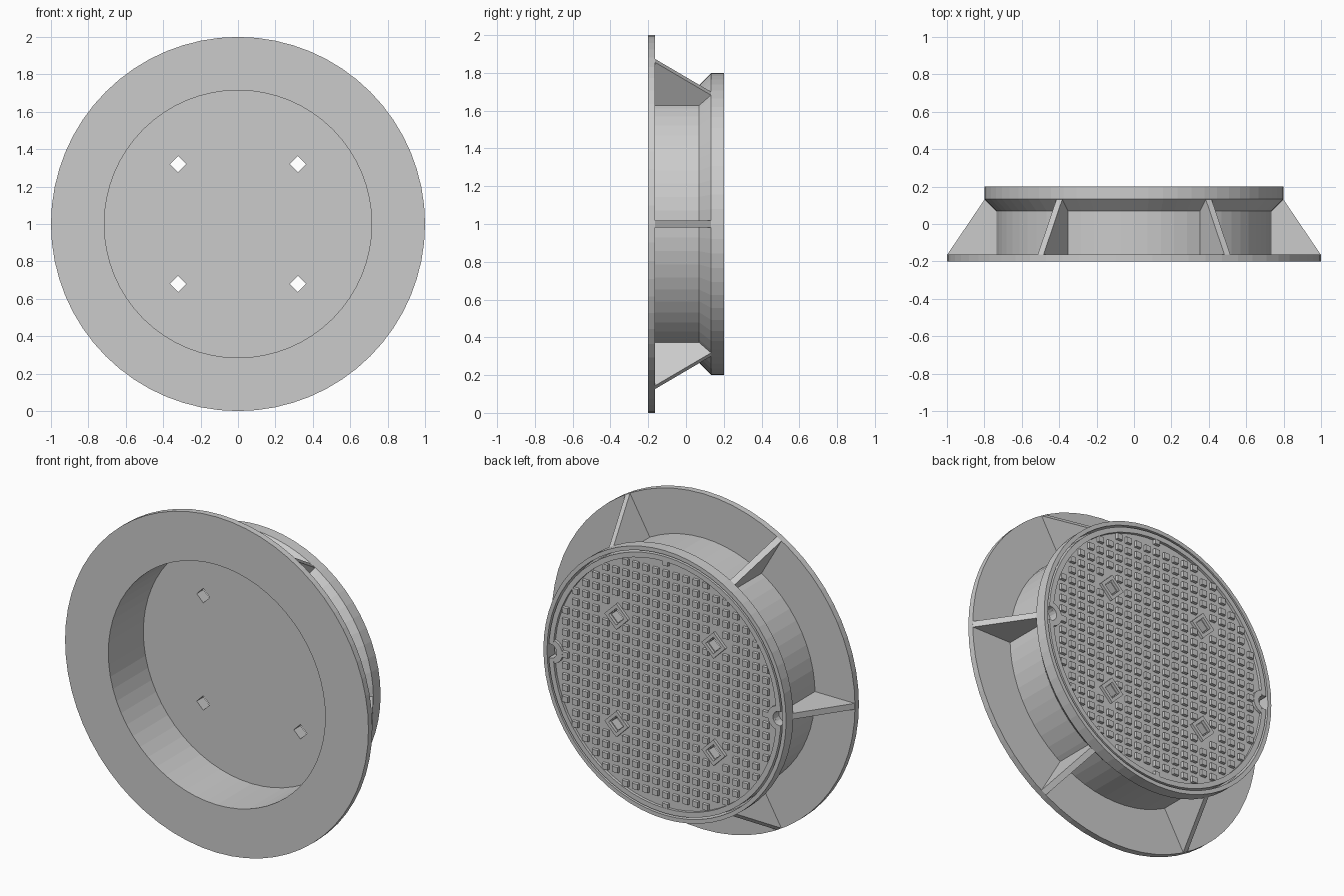
import bpy, bmesh
from math import sin, cos, pi, hypot

if "Cube" in bpy.data.objects:
    bpy.data.objects.remove(bpy.data.objects["Cube"])

CZ = 1.0  # height of the cover's axis, which runs along y


def finish(bm, name):
    bmesh.ops.remove_doubles(bm, verts=bm.verts, dist=1e-5)
    bmesh.ops.recalc_face_normals(bm, faces=bm.faces)
    me = bpy.data.meshes.new(name)
    bm.to_mesh(me)
    bm.free()
    ob = bpy.data.objects.new(name, me)
    bpy.context.collection.objects.link(ob)
    return ob


def lathe(bm, profile, segs, cx=0.0, cz=0.0):
    """Turn a closed (radius, y) profile around a y-parallel axis."""
    rings = []
    for r, y in profile:
        if r == 0:
            rings.append([bm.verts.new((cx, y, CZ + cz))] * segs)
        else:
            rings.append([bm.verts.new((cx + r * cos(2 * pi * i / segs), y,
                                        CZ + cz + r * sin(2 * pi * i / segs)))
                          for i in range(segs)])
    for a, b in zip(rings, rings[1:] + rings[:1]):
        if a[0] is a[1] and b[0] is b[1]:
            continue
        for i in range(segs):
            j = (i + 1) % segs
            quad = list(dict.fromkeys((a[i], a[j], b[j], b[i])))
            bm.faces.new(quad)


def prism(bm, lower, upper):
    """Close two matching outlines into a solid."""
    a = [bm.verts.new(p) for p in lower]
    b = [bm.verts.new(p) for p in upper]
    bm.faces.new(a)
    bm.faces.new(b)
    for i in range(len(a)):
        j = (i + 1) % len(a)
        bm.faces.new((a[i], a[j], b[j], b[i]))


SEGS = 64
HOLES = [(x, z) for x in (-0.32, 0.32) for z in (-0.32, 0.32)]
FIELD, TOP, SEAT = 0.183, 0.2, 0.13

# Frame: flange, barrel, flared collar and the seat for the lid
bm = bmesh.new()
lathe(bm, [(0.715, -0.2), (1.0, -0.2), (1.0, -0.163), (0.737, -0.163),
           (0.737, 0.07), (0.8, 0.133), (0.8, TOP), (0.776, TOP),
           (0.776, SEAT), (0.715, SEAT)], SEGS)
finish(bm, "frame")

# Six tapering ribs
bm = bmesh.new()
for k in range(6):
    c, s = cos(k * pi / 3), sin(k * pi / 3)
    outline = [(0.725, -0.17), (0.998, -0.17), (0.998, -0.163),
               (0.797, 0.134), (0.725, 0.085)]
    sides = [[(r * c - t * s, y, CZ + r * s + t * c) for r, y in outline]
             for t in (-0.018, 0.018)]
    prism(bm, *sides)
finish(bm, "ribs")

# Lid plate with raised rim
bm = bmesh.new()
lathe(bm, [(0, SEAT), (0.765, SEAT), (0.765, TOP), (0.735, TOP),
           (0.735, FIELD), (0, FIELD)], SEGS)
lid = finish(bm, "lid")

# Cutters: four diamond holes and two lifting notches
bm = bmesh.new()
for x, z in HOLES:
    lathe(bm, [(0, 0.0), (0.043, 0.0), (0.043, 0.3), (0, 0.3)], 4, x, z)
for x in (-0.755, 0.755):
    lathe(bm, [(0, 0.145), (0.042, 0.145), (0.042, 0.3), (0, 0.3)], 16, x)
cutter = finish(bm, "hole_cutter")
cutter.hide_render = True
mod = lid.modifiers.new("holes", 'BOOLEAN')
mod.operation, mod.solver, mod.object = 'DIFFERENCE', 'EXACT', cutter
bpy.context.view_layer.objects.active = lid
bpy.ops.object.modifier_apply(modifier=mod.name)
bpy.data.objects.remove(cutter)

# Raised diamond collars around the holes
bm = bmesh.new()
for x, z in HOLES:
    lathe(bm, [(0.05, FIELD - 0.004), (0.078, FIELD - 0.004),
               (0.078, TOP), (0.05, TOP)], 4, x, z)
finish(bm, "hole_collars")

# Half-round lips around the lifting notches
bm = bmesh.new()
for side in (-1, 1):
    arc = [pi / 2 + pi * i / 10 for i in range(11)]
    pts = [(0.748 + 0.072 * cos(a), 0.072 * sin(a)) for a in arc]
    pts += [(0.755 + 0.042 * cos(a), 0.042 * sin(a)) for a in reversed(arc)]
    prism(bm, *[[(side * x, y, CZ + z) for x, z in pts]
                for y in (FIELD - 0.004, TOP - 0.0005)])
finish(bm, "notch_lips")

# Grid of square grip studs, leaving collars and notches free
bm = bmesh.new()
P, H = 0.066, 0.018
for i in range(-11, 12):
    for j in range(-11, 12):
        x, z = i * P, j * P
        if hypot(x, z) > 0.728:
            continue
        if any(abs(x - u) + abs(z - v) < 0.1 for u, v in HOLES):
            continue
        if hypot(abs(x) - 0.75, z) < 0.085:
            continue
        corners = [(-1, -1), (1, -1), (1, 1), (-1, 1)]
        prism(bm, *[[(x + h * u, y, CZ + z + h * v) for u, v in corners]
                    for h, y in ((H + 0.001, FIELD - 0.004), (H - 0.001, TOP - 0.001))])
finish(bm, "grip_studs")
